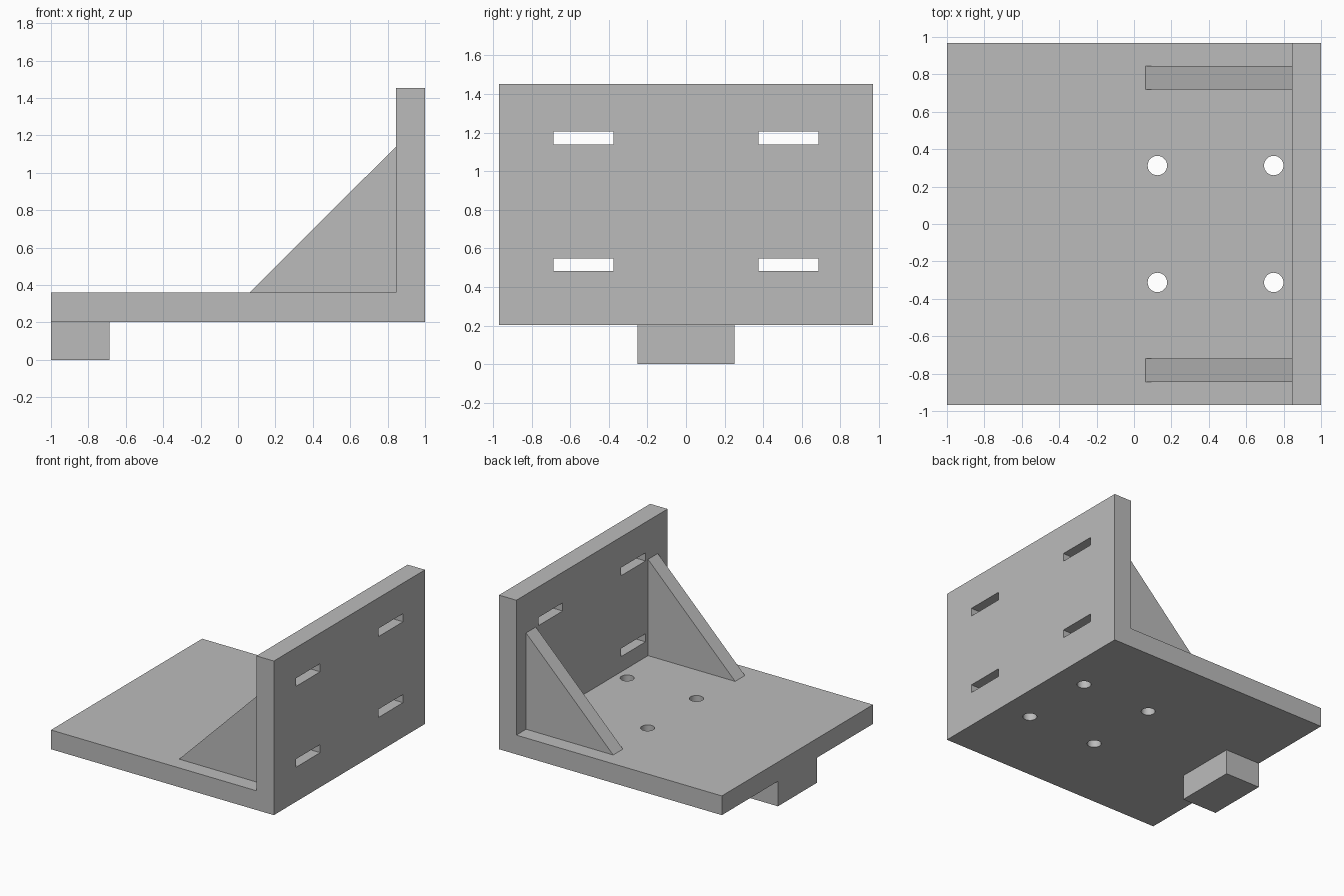
import bpy
import bmesh
from mathutils import Vector

default = bpy.data.objects.get("Cube")
if default:
    bpy.data.objects.remove(default, do_unlink=True)

grey = bpy.data.materials.new("plain grey")
grey.use_nodes = True
colour = (0.5, 0.5, 0.5, 1)
grey.diffuse_color = colour
grey.node_tree.nodes["Principled BSDF"].inputs["Base Color"].default_value = colour

# Main dimensions
HALF_WIDTH = 0.969
BASE = 0.203
THICK = 0.156
FLOOR = BASE + THICK
WALL_X = 1 - THICK
TOP = BASE + 1.25


def finish(name, bm):
    bmesh.ops.recalc_face_normals(bm, faces=bm.faces)
    mesh = bpy.data.meshes.new(name)
    bm.to_mesh(mesh)
    bm.free()
    mesh.materials.append(grey)
    obj = bpy.data.objects.new(name, mesh)
    bpy.context.collection.objects.link(obj)
    return obj


def add_box(bm, low, high):
    low, high = Vector(low), Vector(high)
    verts = bmesh.ops.create_cube(bm, size=1)["verts"]
    bmesh.ops.scale(bm, vec=high - low, verts=verts)
    bmesh.ops.translate(bm, vec=(low + high) / 2, verts=verts)


def prism(name, profile, y0, y1):
    """Extrude an x-z profile along y."""
    bm = bmesh.new()
    face = bm.faces.new([bm.verts.new((x, y0, z)) for x, z in profile])
    new = bmesh.ops.extrude_face_region(bm, geom=[face])["geom"]
    moved = [v for v in new if isinstance(v, bmesh.types.BMVert)]
    bmesh.ops.translate(bm, vec=(0, y1 - y0, 0), verts=moved)
    return finish(name, bm)


# L-shaped bracket: floor plate and upright wall in one piece
bracket = prism("angle_bracket", [(-1, BASE), (1, BASE), (1, TOP), (WALL_X, TOP),
                                  (WALL_X, FLOOR), (-1, FLOOR)], -HALF_WIDTH, HALF_WIDTH)

# Cutters: four wall slots and four round floor holes
bm = bmesh.new()
for side in (-1, 1):
    for z in (0.516, 1.172):
        y = side * 0.531
        add_box(bm, (WALL_X - 0.1, y - 0.156, z - 0.033), (1.1, y + 0.156, z + 0.033))
    for x in (0.125, 0.747):
        hole = bmesh.ops.create_cone(bm, cap_ends=True, segments=32, radius1=0.052,
                                     radius2=0.052, depth=0.3)["verts"]
        bmesh.ops.translate(bm, vec=(x, side * 0.3125, BASE + THICK / 2), verts=hole)
cutter = finish("hole_cutter", bm)
cutter.hide_render = True
cutter.hide_viewport = True

cut = bracket.modifiers.new("holes", "BOOLEAN")
cut.operation = "DIFFERENCE"
cut.solver = "EXACT"
cut.object = cutter

# Triangular gussets
for name, side in (("left_gusset", 1), ("right_gusset", -1)):
    prism(name, [(0.0625, FLOOR), (WALL_X, FLOOR), (WALL_X, FLOOR + 0.781)],
          side * 0.719, side * 0.844)

# Locating block under the far edge of the floor plate
bm = bmesh.new()
add_box(bm, (-1, -0.25, 0), (-0.6875, 0.25, BASE))
finish("locating_block", bm)

# Smooth the hole walls, keep every other edge sharp
bpy.ops.object.select_all(action="DESELECT")
cutter.data.shade_smooth()
for edge in cutter.data.edges:
    a, b = (cutter.data.vertices[i].co for i in edge.vertices)
    edge.use_edge_sharp = abs(a.z - b.z) < 0.2
for poly in cutter.data.polygons:
    poly.use_smooth = len(poly.vertices) == 4 and abs(poly.normal.z) < 0.1 and poly.center.z < FLOOR
